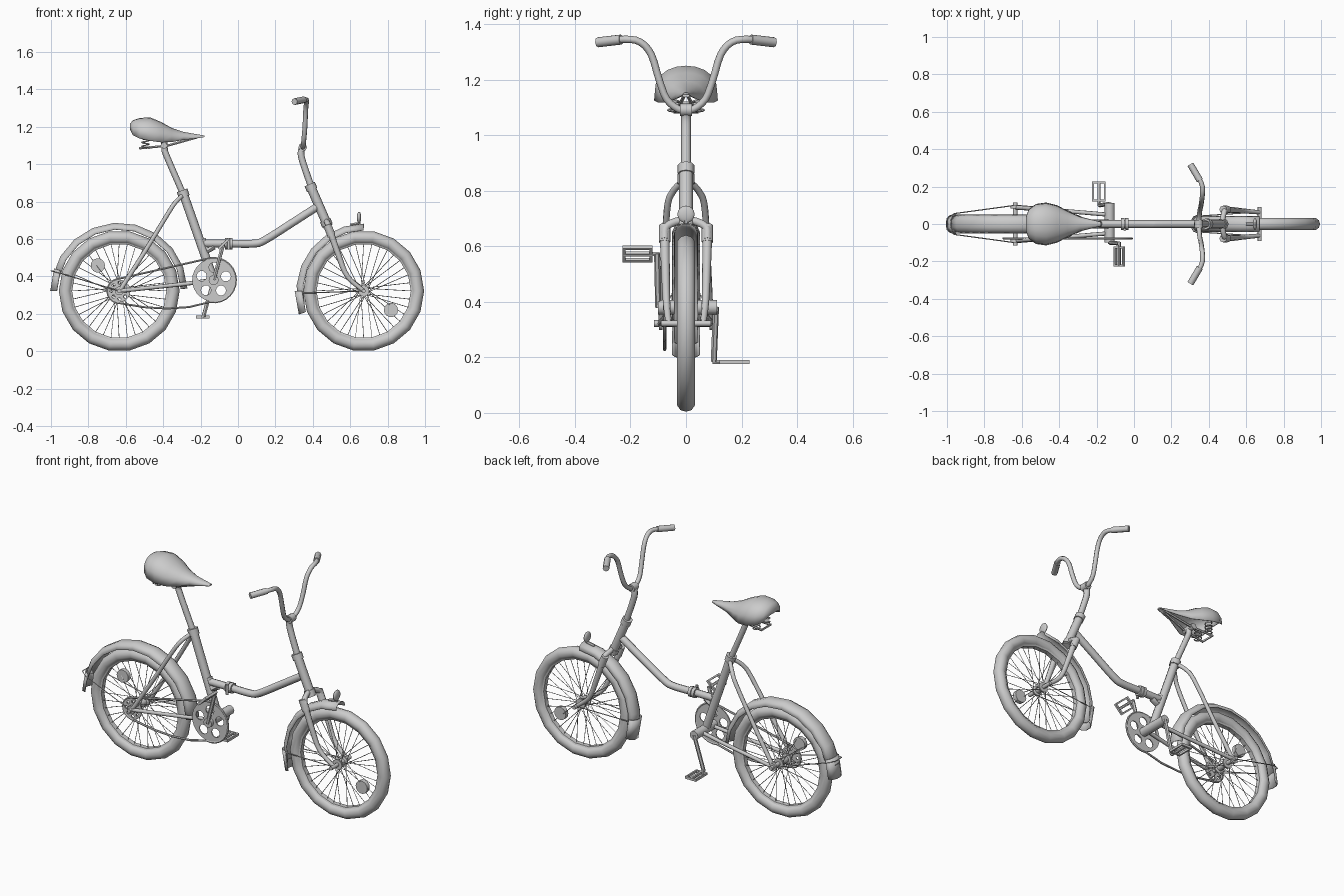
import bpy, bmesh
from math import sin, cos, pi, radians
from mathutils import Vector

if "Cube" in bpy.data.objects:
    bpy.data.objects.remove(bpy.data.objects["Cube"])


def finish(o, angle=50):
    bpy.ops.object.select_all(action='DESELECT')
    o.select_set(True)
    bpy.context.view_layer.objects.active = o
    if o.type == 'CURVE':
        bpy.ops.object.convert(target='MESH')
        o = bpy.context.object
    bpy.ops.object.shade_smooth_by_angle(angle=radians(angle))
    return o


def link(name, data):
    o = bpy.data.objects.new(name, data)
    bpy.context.collection.objects.link(o)
    return o


def smooth(pts, n=4):
    # Catmull-Rom resampling of a path
    p = [Vector(q) for q in pts]
    p = [2 * p[0] - p[1]] + p + [2 * p[-1] - p[-2]]
    out = []
    for a, b, c, d in zip(p, p[1:], p[2:], p[3:]):
        for i in range(n):
            t = i / n
            out.append(0.5 * (2 * b + (c - a) * t + (2 * a - 5 * b + 4 * c - d) * t**2
                              + (3 * b - a - 3 * c + d) * t**3))
    return out + [p[-2]]


def tube(name, paths, r, res=2, cyclic=False, r_end=None):
    cu = bpy.data.curves.new(name, 'CURVE')
    cu.dimensions = '3D'
    cu.bevel_depth, cu.bevel_resolution, cu.use_fill_caps = r, res, True
    for pts in paths:
        s = cu.splines.new('POLY')
        s.points.add(len(pts) - 1)
        s.use_cyclic_u = cyclic
        for i, (sp, co) in enumerate(zip(s.points, pts)):
            sp.co = (*co, 1)
            sp.radius = 1 + ((r_end or r) / r - 1) * i / (len(pts) - 1)
    return finish(link(name, cu))


def both(pts):
    return [pts, [(x, -y, z) for x, y, z in pts]]


def plate(name, loops, thick, loc, rot):
    # flat plate: first loop is the outline, the others are holes
    cu = bpy.data.curves.new(name, 'CURVE')
    cu.dimensions, cu.fill_mode, cu.extrude = '2D', 'BOTH', thick / 2
    for pts in loops:
        s = cu.splines.new('POLY')
        s.points.add(len(pts) - 1)
        s.use_cyclic_u = True
        for sp, (x, y) in zip(s.points, pts):
            sp.co = (x, y, 0, 1)
    o = link(name, cu)
    o.location, o.rotation_euler = loc, rot
    return finish(o, 30)


def circle(r, n, cx=0, cy=0):
    return [(cx + r * cos(2 * pi * i / n), cy + r * sin(2 * pi * i / n)) for i in range(n)]


def rect(x0, x1, y0, y1):
    return [(x0, y0), (x1, y0), (x1, y1), (x0, y1)]


def skin(name, rings, wrap_rings=False, wrap_profile=False, caps=False, solid=0):
    bm = bmesh.new()
    vs = [[bm.verts.new(p) for p in ring] for ring in rings]
    n, m = len(vs), len(vs[0])
    for i in range(n if wrap_rings else n - 1):
        for j in range(m if wrap_profile else m - 1):
            a, b = vs[i], vs[(i + 1) % n]
            bm.faces.new((a[j], a[(j + 1) % m], b[(j + 1) % m], b[j]))
    if caps:
        bm.faces.new(vs[0])
        bm.faces.new(vs[-1])
    bmesh.ops.remove_doubles(bm, verts=bm.verts, dist=1e-5)
    bmesh.ops.recalc_face_normals(bm, faces=bm.faces)
    me = bpy.data.meshes.new(name)
    bm.to_mesh(me)
    bm.free()
    o = link(name, me)
    if solid:
        o.modifiers.new('thickness', 'SOLIDIFY').thickness = solid
    return finish(o)


def lathe(name, prof, cx, cz, a0=0, a1=360, n=18, closed=False, solid=0):
    # revolve an (r, y) profile about a wheel axle
    full = a1 - a0 == 360
    angs = [radians(a0 + (a1 - a0) * i / n) for i in range(n if full else n + 1)]
    rings = [[(cx + r * cos(a), y, cz + r * sin(a)) for r, y in prof] for a in angs]
    return skin(name, rings, full, closed, solid=solid)


# wheels
RX, FX, HZ, TR = -0.635, 0.672, 0.322, 0.289
tyre = [(TR + 0.034 * cos(2 * pi * i / 10), 0.034 * sin(2 * pi * i / 10)) for i in range(10)]
rim = [(0.268, -0.022), (0.252, -0.014), (0.252, 0.014), (0.268, 0.022)]
for tag, cx, refl, hw in (('rear', RX, 130, 0.04), ('front', FX, -35, 0.03)):
    lathe(tag + '_tyre', tyre, cx, HZ, closed=True)
    lathe(tag + '_rim', rim, cx, HZ, closed=True)
    hr = 0.03
    hub = [(0, -hw), (hr, -hw), (hr, -hw + 0.008), (0.018, -hw + 0.012)]
    lathe(tag + '_hub', hub + [(r, -y) for r, y in hub[::-1]], cx, HZ, n=12)
    spokes = []
    for i in range(36):
        a, s = 2 * pi * i / 36, (-1) ** i
        b = a + (0.5 if i % 4 < 2 else -0.5)
        spokes.append([(cx + 0.028 * cos(b), s * (hw - 0.004), HZ + 0.028 * sin(b)),
                       (cx + 0.256 * cos(a), 0, HZ + 0.256 * sin(a))])
    tube(tag + '_spokes', spokes, 0.0018, 0)
    a = radians(refl)
    rx, rz = cx + 0.178 * cos(a), HZ + 0.178 * sin(a)
    tube(tag + '_reflector', [[(rx, -0.012, rz), (rx, 0.012, rz)]], 0.038, 5)
tube('rear_axle', [[(RX, -0.115, HZ), (RX, 0.115, HZ)]], 0.012)
tube('front_axle', [[(FX, -0.09, HZ), (FX, 0.09, HZ)]], 0.011)

# mudguards with flaps and wire struts
def guard(w, r):
    return [(r - 0.035, -w), (r - 0.012, -w * 0.8), (r, -w * 0.35),
            (r, w * 0.35), (r - 0.012, w * 0.8), (r - 0.035, w)]

lathe('rear_mudguard', guard(0.05, 0.365), RX, HZ, 2, 168, 9, solid=0.004)
lathe('rear_flap', guard(0.053, 0.369), RX, HZ, 161, 180, 1, solid=0.005)
lathe('front_mudguard', guard(0.044, 0.36), FX, HZ, 90, 192, 6, solid=0.004)
lathe('front_flap', guard(0.046, 0.364), FX, HZ, 180, 200, 1, solid=0.005)
tube('rear_mudguard_strut', [[(RX, -0.1, HZ), (-0.96, -0.056, 0.42), (-1.0, -0.03, 0.43),
                              (-1.0, 0.03, 0.43), (-0.96, 0.056, 0.42), (RX, 0.1, HZ)]], 0.003, 0)
tube('front_mudguard_strut', both([(FX, 0.065, HZ), (0.34, 0.042, 0.31)]), 0.003, 0)

# lamp on the front mudguard
tube('lamp_bracket', [[(0.60, 0, 0.675), (0.648, 0, 0.685), (0.648, 0, 0.715)]], 0.009, 1)
bpy.ops.mesh.primitive_uv_sphere_add(segments=12, ring_count=8, location=(0.647, 0, 0.715))
lamp = bpy.context.object
lamp.name = 'lamp'
lamp.scale = (0.012, 0.031, 0.031)
finish(lamp)

# frame
tube('seat_tube', [[(-0.295, 0, 0.85), (-0.13, 0, 0.38)]], 0.024)
tube('seat_clamp', [[(-0.299, 0, 0.86), (-0.287, 0, 0.825)]], 0.03)
tube('seat_post', [smooth([(-0.28, 0, 0.81), (-0.38, 0, 1.04), (-0.392, 0, 1.08), (-0.395, 0, 1.12)])], 0.017)
tube('main_tube', [smooth([(-0.18, 0, 0.575), (-0.05, 0, 0.575), (0.08, 0, 0.575),
                           (0.14, 0, 0.592), (0.28, 0, 0.68), (0.42, 0, 0.77)])], 0.021)
tube('hinge', [[(-0.07, 0, 0.575), (-0.052, 0, 0.575)], [(-0.048, 0, 0.575), (-0.03, 0, 0.575)]], 0.031)
tube('hinge_bolt', [[(-0.05, -0.03, 0.545), (-0.05, -0.03, 0.605)]], 0.008)
tube('frame_gusset', [[(-0.19, 0, 0.60), (-0.165, 0, 0.535), (-0.13, 0, 0.56)]], 0.018)
tube('bottom_bracket', [[(-0.13, -0.1, 0.38), (-0.13, 0.112, 0.38)]], 0.027, 3)
tube('seat_stays', both(smooth([(-0.295, 0.012, 0.835), (-0.335, 0.048, 0.795), (-0.375, 0.068, 0.735),
                                (-0.5, 0.079, 0.53), (-0.628, 0.088, 0.33)])), 0.012)
tube('chain_stays', both([(RX, 0.092, HZ), (-0.28, 0.062, 0.36), (-0.14, 0.05, 0.38)]), 0.011)
tube('dropouts', both([(RX, 0.084, HZ), (RX, 0.098, HZ)]), 0.024, 3)

# steering
tube('head_tube', [[(0.393, 0, 0.87), (0.482, 0, 0.665)]], 0.025)
tube('head_collars', [[(0.383, 0, 0.893), (0.397, 0, 0.862)], [(0.466, 0, 0.70), (0.478, 0, 0.672)]], 0.03)
tube('fork_crown', [smooth([(0.505, -0.077, 0.625), (0.485, -0.07, 0.672), (0.472, 0, 0.695),
                            (0.485, 0.07, 0.672), (0.505, 0.077, 0.625)])], 0.015)
tube('fork_sockets', both([(0.476, 0.077, 0.675), (0.5, 0.077, 0.615)]), 0.021)
tube('fork_legs', both(smooth([(0.49, 0.077, 0.65), (0.535, 0.074, 0.52), (0.585, 0.07, 0.40),
                               (FX, 0.062, HZ)])), 0.018, r_end=0.011)
tube('stem', [smooth([(0.395, 0, 0.87), (0.35, 0, 1.0), (0.337, 0, 1.055), (0.345, 0, 1.095)])], 0.018)
half = [(0.348, 0.03, 1.095), (0.352, 0.07, 1.13), (0.358, 0.097, 1.2), (0.362, 0.125, 1.29),
        (0.366, 0.165, 1.335), (0.36, 0.22, 1.345)]
tip = (0.305, 0.31, 1.335)
bar = half + [tip]
tube('handlebar', [smooth([(x, -y, z) for x, y, z in bar[::-1]] + [(0.346, 0, 1.09)] + bar, 3)], 0.013)
tube('handlebar_clamp', [[(0.346, -0.022, 1.091), (0.346, 0.022, 1.091)]], 0.023)
tube('grips', both([(0.352, 0.233, 1.344), (0.302, 0.318, 1.334)]), 0.018)

# saddle: arched sections (x, half width, top, edge)
sections = [(-0.577, 0.04, 1.215, 1.185), (-0.562, 0.08, 1.235, 1.155), (-0.525, 0.107, 1.247, 1.137),
            (-0.47, 0.115, 1.25, 1.125), (-0.41, 0.1, 1.225, 1.117), (-0.355, 0.07, 1.194, 1.118),
            (-0.29, 0.04, 1.172, 1.13), (-0.22, 0.022, 1.16, 1.138), (-0.178, 0.012, 1.153, 1.145)]
skin('seat', [[(x, -w * cos(pi * i / 10), e + (t - e) * abs(sin(pi * i / 10)) ** 0.65) for i in range(11)]
              for x, w, t, e in sections], caps=True, solid=0.004)
tube('seat_rails', [[(-0.22, 0.006, 1.143), (-0.38, 0.028, 1.098), (-0.525, 0.042, 1.085),
                     (-0.525, -0.042, 1.085), (-0.38, -0.028, 1.098), (-0.22, -0.006, 1.143)]], 0.007, 1)
tube('seat_rail_clamp', [[(-0.395, -0.04, 1.1), (-0.395, 0.04, 1.1)]], 0.018)
tube('seat_springs', both([(-0.495 + 0.02 * cos(i * pi / 4), 0.045 + 0.02 * sin(i * pi / 4), 1.085 + i * 0.0026)
                           for i in range(29)]), 0.004, 0)

# drivetrain
CX, CZ, CY = -0.13, 0.38, -0.077
up = (pi / 2, 0, 0)
holes = [circle(0.027, 10, 0.068 * cos(a), 0.068 * sin(a)) for a in [2 * pi * k / 5 + 0.3 for k in range(5)]]
plate('chainring', [circle(0.115, 28)] + holes, 0.006, (CX, CY, CZ), up)
holes = [circle(0.009, 6, 0.043 * cos(k * pi / 4), 0.043 * sin(k * pi / 4)) for k in range(8)]
plate('rear_sprocket', [circle(0.06, 20)] + holes, 0.006, (RX, CY, HZ), up)


def arc(cx, cz, r, a0, a1, n):
    return [(cx + r * cos(radians(a0 + (a1 - a0) * i / n)), CY,
             cz + r * sin(radians(a0 + (a1 - a0) * i / n))) for i in range(n + 1)]


chain = arc(RX, HZ, 0.064, 103, 260, 8) + [(-0.5, CY, 0.235), (-0.38, CY, 0.228), (-0.26, CY, 0.236)]
chain += arc(CX, CZ, 0.119, -100, 103, 14)
tube('chain', [chain], 0.006, 1, cyclic=True)

# cranks and pedals
tube('right_crank', [[(CX, -0.1, CZ), (-0.078, -0.104, 0.575)]], 0.011, 1)
tube('left_crank', [[(CX, 0.108, CZ), (-0.185, 0.1, 0.185)]], 0.011, 1)
frame = [rect(-0.036, 0.036, -0.054, 0.054), rect(-0.027, -0.006, -0.043, 0.043),
         rect(0.006, 0.027, -0.043, 0.043)]
for tag, x, z, s, tilt in (('right', -0.078, 0.572, -1, -45), ('left', -0.188, 0.183, 1, 0)):
    plate(tag + '_pedal', frame, 0.014, (x, s * 0.174, z), (0, radians(tilt), 0))
    tube(tag + '_pedal_axle', [[(x, s * 0.095, z), (x, s * 0.225, z)]], 0.008, 1)
